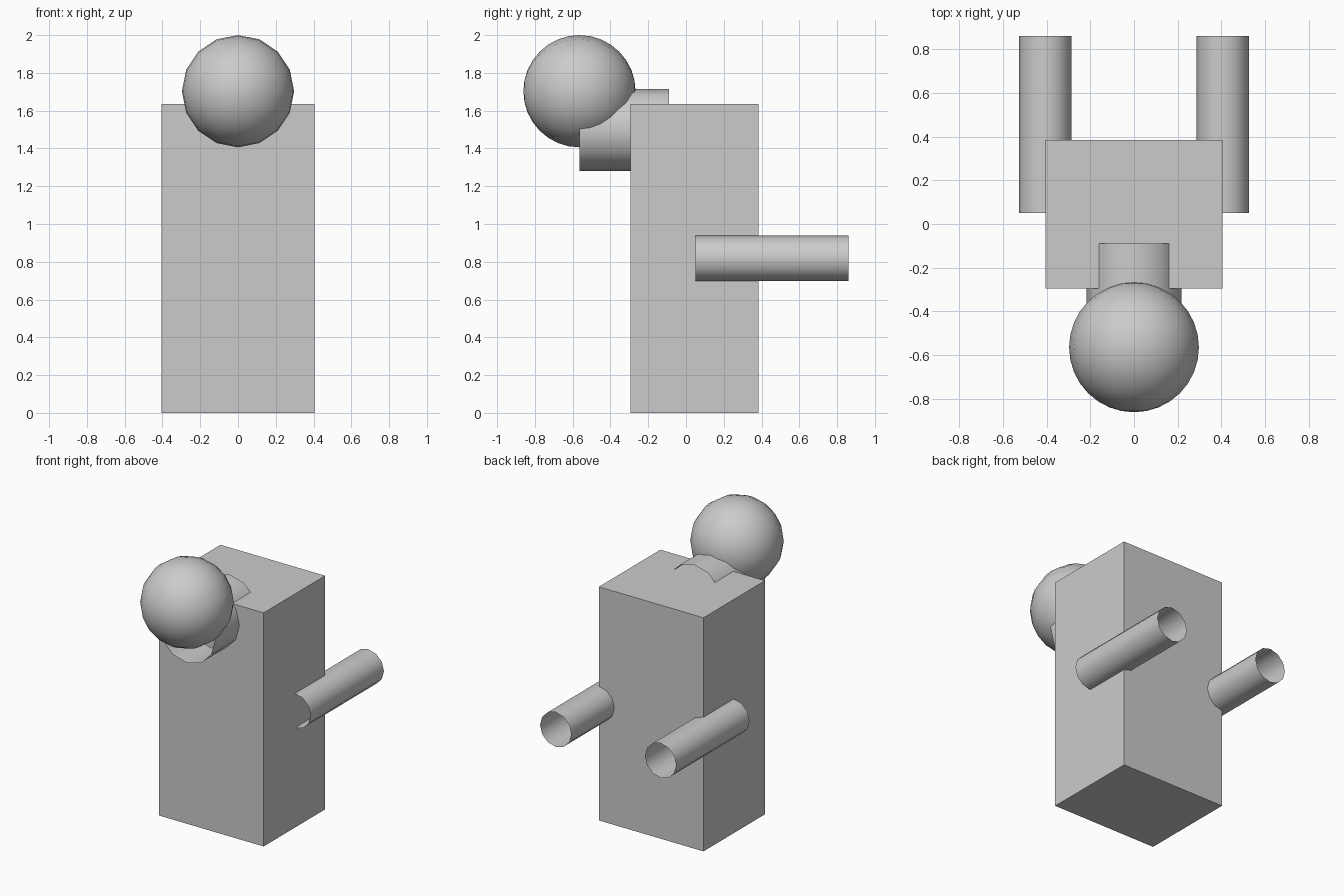
import bpy
from math import pi

if "Cube" in bpy.data.objects:
    bpy.data.objects.remove(bpy.data.objects["Cube"])


def finish(name, smooth=False):
    ob = bpy.context.object
    ob.name = name
    bpy.ops.object.transform_apply(location=False, rotation=True, scale=True)
    if smooth:
        bpy.ops.object.shade_smooth_by_angle(angle=pi / 4)
    return ob


def tube(name, radius, x, z, y0, y1):
    """Open 12-sided tube running along y."""
    bpy.ops.mesh.primitive_cylinder_add(
        vertices=12, radius=radius, depth=y1 - y0, end_fill_type='NOTHING',
        location=(x, (y0 + y1) / 2, z), rotation=(pi / 2, 0, 0))
    return finish(name, True)


# Body block
bpy.ops.mesh.primitive_cube_add(size=1, location=(0, 0.045, 0.8175))
bpy.context.object.scale = (0.81, 0.68, 1.635)
finish("body")

# Round head with its poles facing front and back
bpy.ops.mesh.primitive_uv_sphere_add(
    segments=16, ring_count=16, radius=0.297,
    location=(0, -0.564, 1.703), rotation=(pi / 2, 0, 0))
finish("head", True)

# Neck tube, partly sunk into the body
tube("neck", 0.218, 0, 1.498, -0.565, -0.09)

# Arm tubes reaching backwards on both sides
for side, label in ((-1, "left"), (1, "right")):
    tube(label + "_arm", 0.121, side * 0.406, 0.818, 0.05, 0.861)
